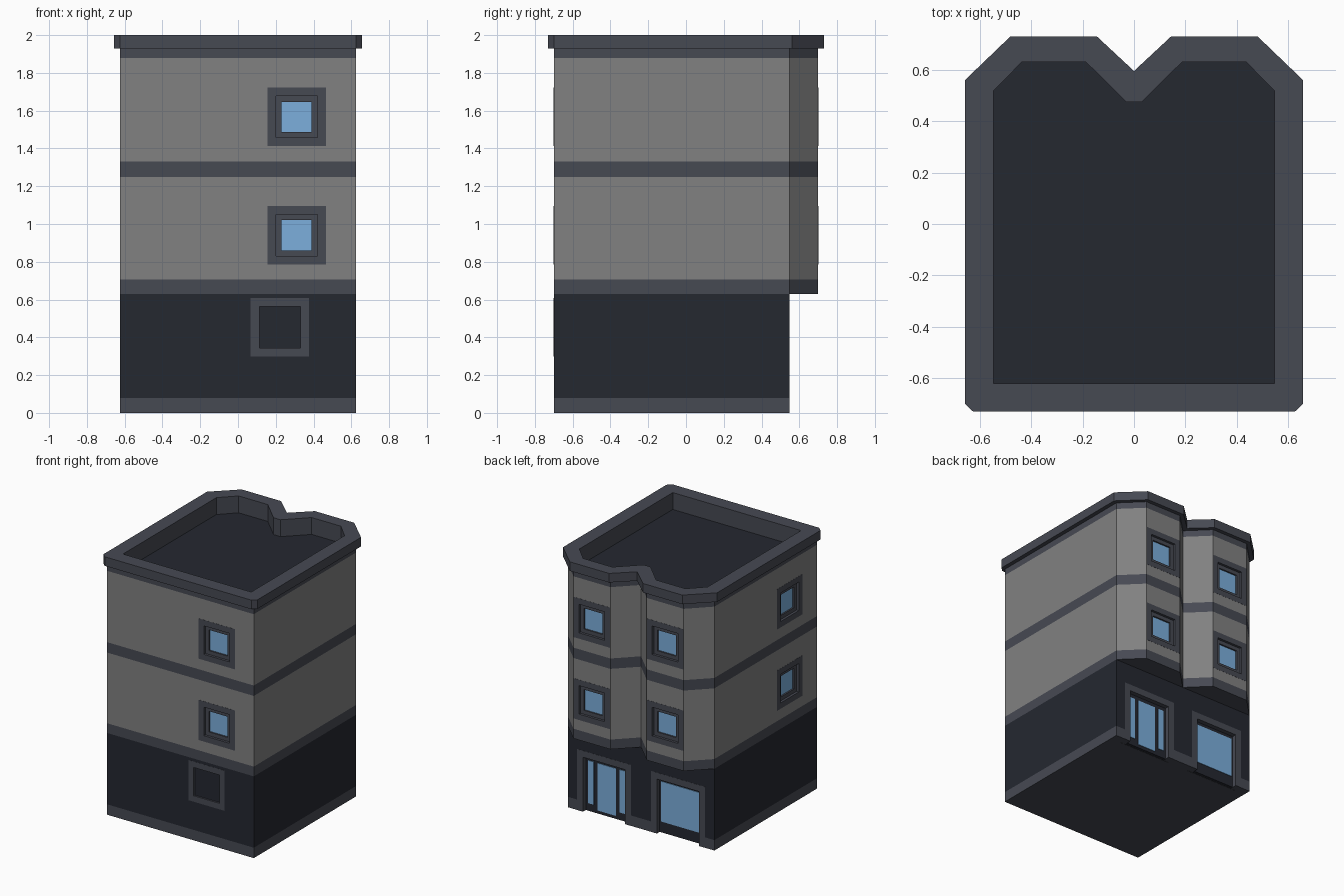
import bpy, bmesh
from math import pi
from mathutils import Matrix

if "Cube" in bpy.data.objects:
    bpy.data.objects.remove(bpy.data.objects["Cube"])

TRIM, WALL, DARK, GLASS = range(4)
mats = []
for name, rgb in (("trim", (0.062, 0.067, 0.086)), ("wall", (0.22, 0.22, 0.22)),
                  ("dark", (0.018, 0.021, 0.03)), ("glass", (0.2, 0.43, 0.72))):
    m = bpy.data.materials.new(name)
    m.diffuse_color = (*rgb, 1)
    m.use_nodes = True
    m.node_tree.nodes["Principled BSDF"].inputs["Base Color"].default_value = m.diffuse_color
    mats.append(m)


def loft(name, rings, layer_mats, caps=(TRIM, TRIM), closed=False, at=Matrix()):
    """Skin equal-length rings of points, capped or joined end to start."""
    bm = bmesh.new()
    vs = [[bm.verts.new(p) for p in r] for r in rings]
    n = len(rings[0])
    for i in range(len(rings) if closed else len(rings) - 1):
        a, b = vs[i], vs[(i + 1) % len(vs)]
        for j in range(n):
            k = (j + 1) % n
            bm.faces.new((a[j], a[k], b[k], b[j])).material_index = layer_mats[i]
    if not closed:
        bm.faces.new(vs[0][::-1]).material_index = caps[0]
        bm.faces.new(vs[-1]).material_index = caps[1]
    bmesh.ops.remove_doubles(bm, verts=bm.verts, dist=1e-5)
    bmesh.ops.recalc_face_normals(bm, faces=bm.faces)
    bm.transform(at)
    me = bpy.data.meshes.new(name)
    bm.to_mesh(me)
    bm.free()
    for m in mats:
        me.materials.append(m)
    ob = bpy.data.objects.new(name, me)
    bpy.context.collection.objects.link(ob)
    return ob


def rect(w, z0, z1, y, cx=0):
    return [(cx - w / 2, y, z0), (cx + w / 2, y, z0), (cx + w / 2, y, z1), (cx - w / 2, y, z1)]


def slab(name, w, z0, z1, y0, y1, mat, at, cx=0):
    return loft(name, [rect(w, z0, z1, y0, cx), rect(w, z0, z1, y1, cx)], [mat], (mat, mat), at=at)


def frame(name, w, inner, y0, y1, at):
    h, i = w / 2, inner / 2
    return loft(name, [rect(w, -h, h, y0), rect(inner, -i, i, y0),
                       rect(inner, -i, i, y1), rect(w, -h, h, y1)], [TRIM] * 4, closed=True, at=at)


def cut(body, w, z0, z1, depth, at):
    c = slab("cutter", w, z0, z1, -0.05, depth, TRIM, at)
    c.hide_render = True
    mod = body.modifiers.new("recess", "BOOLEAN")
    mod.operation, mod.solver, mod.object = "DIFFERENCE", "EXACT", c
    bpy.context.view_layer.objects.active = body
    bpy.ops.object.modifier_apply(modifier=mod.name)
    bpy.data.objects.remove(c)


def place(x, y, z, angle):
    return Matrix.Translation((x, y, z)) @ Matrix.Rotation(angle, 4, "Z")


def outline(half, z):
    """Right-hand half plan, mirrored to the left."""
    return [(x, y, z) for x, y in half] + [(-x, y, z) for x, y in reversed(half)]


# Plans: ground floor, upper walls with two bays, cornice, parapet inside
ground_plan = [(0.625, -0.70), (0.625, 0.547)]
wall_plan = [(0.625, -0.70), (0.625, -0.70), (0.625, 0.547), (0.47, 0.70), (0.155, 0.70), (0, 0.547)]
cornice_plan = [(0.625, -0.73), (0.657, -0.70), (0.657, 0.56), (0.48, 0.73), (0.145, 0.73), (0, 0.595)]
inner_plan = [(0.547, -0.62), (0.547, -0.62), (0.547, 0.517), (0.436, 0.63), (0.187, 0.63), (0.03, 0.475)]

ground = loft("ground_floor", [outline(ground_plan, z) for z in (0, 0.08, 0.63)],
              [TRIM, DARK], (TRIM, DARK))
rings = [outline(wall_plan, z) for z in (0.63, 0.705, 1.25, 1.33, 1.88, 1.93)]
rings += [outline(cornice_plan, 1.93), outline(cornice_plan, 2.0),
          outline(inner_plan, 2.0), outline(inner_plan, 1.87)]
upper = loft("upper_floors", rings, [TRIM, WALL, TRIM, WALL] + [TRIM] * 5, (TRIM, DARK))

# Upper windows: front, left side and both bays, on two floors
for z in (0.94, 1.567):
    for side, x, y, ang in (("front", 0.31, -0.70, 0), ("left", -0.625, -0.37, -pi / 2),
                            ("bay_right", 0.3125, 0.70, pi), ("bay_left", -0.3125, 0.70, pi)):
        at = place(x, y, z, ang)
        cut(upper, 0.30, -0.15, 0.15, 0.05, at)
        frame(side + "_window_surround", 0.31, 0.22, -0.001, 0.048, at)
        frame(side + "_window_sash", 0.225, 0.16, 0.018, 0.048, at)
        slab(side + "_window_glass", 0.165, -0.0825, 0.0825, 0.03, 0.045, GLASS, at)

# Blank framed panel on the front of the ground floor
at = place(0.222, -0.70, 0.453, 0)
cut(ground, 0.30, -0.15, 0.15, 0.05, at)
frame("panel_surround", 0.31, 0.218, -0.001, 0.048, at)
slab("panel_infill", 0.222, -0.111, 0.111, 0.012, 0.045, DARK, at)

# Shop door and shop window at the back
for name, x in (("door", 0.315), ("shop_window", -0.315)):
    at = place(x, 0.547, 0, pi)
    cut(ground, 0.45, -0.05, 0.46, 0.06, at)
    arch = [(-0.23, 0), (-0.23, 0.47), (0.23, 0.47), (0.23, 0),
            (0.18, 0), (0.18, 0.42), (-0.18, 0.42), (-0.18, 0)]
    loft(name + "_surround", [[(px, y, pz) for px, pz in arch] for y in (-0.001, 0.058)], [TRIM], at=at)
    slab(name + "_backing", 0.365, 0, 0.423, 0.034, 0.058, DARK, at)
    if name == "door":
        slab("door_glass", 0.157, 0.025, 0.39, 0.03, 0.05, GLASS, at)
        for s in (-1, 1):
            slab("door_sidelight", 0.05, 0.06, 0.39, 0.03, 0.05, GLASS, at, s * 0.135)
    else:
        slab("shop_window_glass", 0.335, 0.085, 0.395, 0.03, 0.05, GLASS, at)
